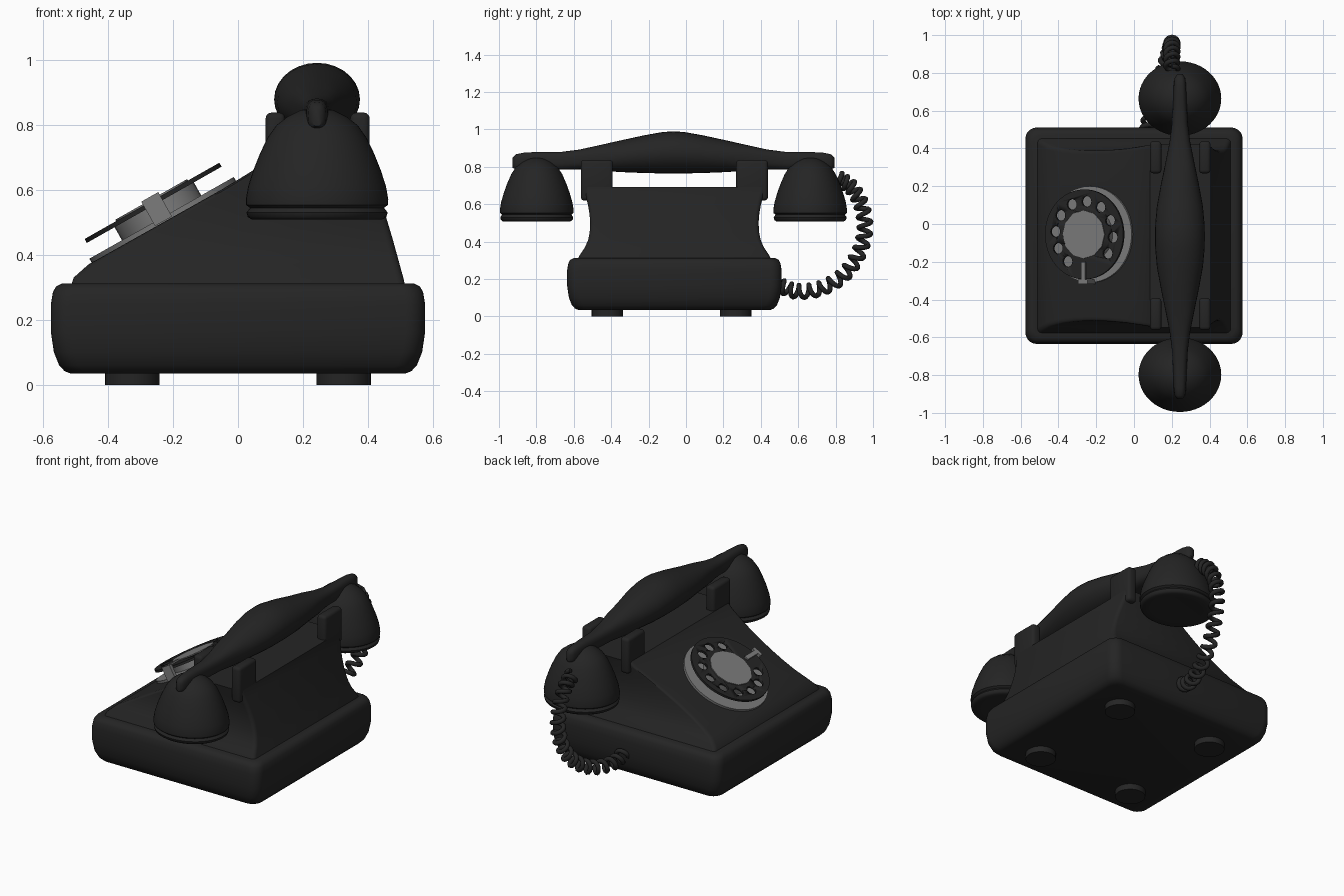
import bpy, bmesh
from math import sin, cos, pi, radians
from mathutils import Matrix, Vector

old = bpy.data.objects.get("Cube")
if old:
    bpy.data.objects.remove(old)

CY = -0.062          # middle of the housing in y
HX = 0.243           # handset axis in x


def material(name, value):
    m = bpy.data.materials.new(name)
    m.use_nodes = True
    colour = (value, value, value, 1)
    m.diffuse_color = colour
    m.node_tree.nodes["Principled BSDF"].inputs["Base Color"].default_value = colour
    return m


black = material("black", 0.018)
grey = material("grey", 0.2)


def finish(name, bm, mat, angle=35):
    bmesh.ops.recalc_face_normals(bm, faces=bm.faces)
    me = bpy.data.meshes.new(name)
    bm.to_mesh(me)
    bm.free()
    me.materials.append(mat)
    ob = bpy.data.objects.new(name, me)
    bpy.context.collection.objects.link(ob)
    bpy.ops.object.select_all(action='DESELECT')
    ob.select_set(True)
    bpy.context.view_layer.objects.active = ob
    bpy.ops.object.shade_smooth_by_angle(angle=radians(angle))
    return ob


def loft(name, rings, mat, angle=35):
    bm = bmesh.new()
    loops = [[bm.verts.new(p) for p in ring] for ring in rings]
    n = len(loops[0])
    for a, b in zip(loops, loops[1:]):
        for i in range(n):
            j = (i + 1) % n
            bm.faces.new((a[i], a[j], b[j], b[i]))
    bm.faces.new(loops[0])
    bm.faces.new(loops[-1])
    return finish(name, bm, mat, angle)


def rounded_rect(x0, x1, y0, y1, z, r, steps=5):
    corners = [(x1 - r, y1 - r), (x0 + r, y1 - r), (x0 + r, y0 + r), (x1 - r, y0 + r)]
    return [(cx + r * cos(a), cy + r * sin(a), z)
            for k, (cx, cy) in enumerate(corners)
            for a in [(k + s / steps) * pi / 2 for s in range(steps + 1)]]


def cylinder(name, r, z0, z1, mat, matrix, sides=40):
    bm = bmesh.new()
    bmesh.ops.create_cone(bm, cap_ends=True, segments=sides, radius1=r, radius2=r, depth=z1 - z0,
                          matrix=matrix @ Matrix.Translation((0, 0, (z0 + z1) / 2)))
    return finish(name, bm, mat)


def box(name, lo, hi, mat, matrix=Matrix(), bevel=0.0):
    lo, hi = Vector(lo), Vector(hi)
    bm = bmesh.new()
    bmesh.ops.create_cube(bm, size=1)
    bmesh.ops.transform(bm, verts=bm.verts, matrix=matrix @ Matrix.Translation((lo + hi) / 2)
                        @ Matrix.Diagonal((*(hi - lo), 1)))
    if bevel:
        bmesh.ops.bevel(bm, geom=bm.edges[:], offset=bevel, segments=3, profile=0.5, affect='EDGES')
    return finish(name, bm, mat)


# Base tray: height and inset of each layer
base = [(0.035, 0.06), (0.042, 0.042), (0.06, 0.025), (0.1, 0.009), (0.16, 0), (0.25, 0),
        (0.285, 0.006), (0.303, 0.016), (0.312, 0.035)]
loft("base", [rounded_rect(-0.575 + i, 0.575 - i, CY - 0.573 + i, CY + 0.573 - i, z, 0.06)
              for z, i in base], black, 50)

# Housing: height, front edge, back edge, half width
housing = [(0.30, -0.515, 0.515, 0.52), (0.33, -0.505, 0.508, 0.505), (0.37, -0.46, 0.497, 0.478),
           (0.41, -0.389, 0.486, 0.461), (0.45, -0.318, 0.475, 0.453), (0.50, -0.229, 0.46, 0.45),
           (0.55, -0.14, 0.445, 0.454), (0.60, -0.051, 0.43, 0.463), (0.64, 0.015, 0.418, 0.473),
           (0.665, 0.055, 0.41, 0.48), (0.692, 0.085, 0.405, 0.486)]
loft("housing", [rounded_rect(f, b, CY - h, CY + h, z, 0.022, 3) for z, f, b, h in housing], black, 40)

# Cradle prongs, one pair at each end
for end, side in (("right", -1), ("left", 1)):
    for place, x0 in (("front", 0.085), ("back", 0.345)):
        y0, y1 = sorted((CY + side * 0.33, CY + side * 0.5))
        box(f"cradle_prong_{place}_{end}", (x0, y0, 0.62), (x0 + 0.06, y1, 0.837), black, bevel=0.018)

# Feet
for x in (-0.325, 0.325):
    for y in (-0.42, 0.265):
        cylinder("foot", 0.084, 0, 0.045, black, Matrix.Translation((x, y, 0)), 32)

# Handset handle: offset from middle, top, bottom, half width
MID = -0.067
half = [(0.0, 0.99, 0.765, 0.132), (0.06, 0.986, 0.765, 0.131), (0.16, 0.968, 0.767, 0.122),
        (0.28, 0.942, 0.772, 0.1), (0.4, 0.915, 0.78, 0.075), (0.5, 0.893, 0.787, 0.055),
        (0.6, 0.88, 0.785, 0.042), (0.72, 0.88, 0.78, 0.036), (0.8, 0.876, 0.78, 0.033),
        (0.84, 0.868, 0.785, 0.028), (0.86, 0.85, 0.795, 0.015)]
stations = [(-d, t, b, w) for d, t, b, w in reversed(half)] + half[1:]


def section(d, top, bottom, w):
    # ellipse in the middle, squarer towards the thin ends
    power = 1.0 if abs(d) < 0.4 else 0.75
    def soft(v):
        return abs(v) ** power * (1 if v >= 0 else -1)
    return [(HX + w * soft(cos(a)), MID + d, (top + bottom) / 2 + (top - bottom) / 2 * soft(sin(a)))
            for a in [2 * pi * i / 28 for i in range(28)]]


loft("handset_handle", [section(*s) for s in stations], black, 60)

# Earpiece and mouthpiece bells
bell = [(0.15, 0.512), (0.2, 0.508), (0.213, 0.516), (0.217, 0.53), (0.206, 0.544), (0.218, 0.553),
        (0.219, 0.57), (0.212, 0.61), (0.196, 0.66), (0.176, 0.71), (0.152, 0.76), (0.125, 0.798),
        (0.09, 0.825), (0.05, 0.845), (0.012, 0.85)]
for name, y in (("mouthpiece", -0.798), ("earpiece", 0.664)):
    loft(name, [[(HX + r * cos(a), y + 0.9 * r * sin(a), z)
                 for a in [2 * pi * i / 48 for i in range(48)]] for r, z in bell], black, 45)

# Dial, built flat and tilted onto the sloping front
dial = Matrix.Translation((-0.229, -0.055, 0.503)) @ Matrix.Rotation(radians(-29.5), 4, 'Y')
cylinder("dial_base", 0.255, -0.01, 0.012, grey, dial, 48)
cylinder("dial_hub", 0.14, 0.01, 0.06, grey, dial, 32)
wheel = cylinder("finger_wheel", 0.238, 0.058, 0.072, black, dial, 48)
cylinder("dial_centre", 0.127, 0.07, 0.077, grey, dial, 12)
box("finger_stop_post", (-0.03, -0.262, 0), (0.03, -0.24, 0.086), grey, dial)
box("finger_stop_arm", (-0.012, -0.262, 0.077), (0.014, -0.145, 0.086), grey, dial)

# Finger holes
bm = bmesh.new()
for k in range(10):
    a = radians(235 - 30 * k)
    bmesh.ops.create_cone(bm, cap_ends=True, segments=16, radius1=0.029, radius2=0.029, depth=0.1,
                          matrix=dial @ Matrix.Translation((0.175 * cos(a), 0.175 * sin(a), 0.065)))
cutter = finish("finger_hole_cutter", bm, black)
cutter.hide_render = True
cut = wheel.modifiers.new("finger_holes", 'BOOLEAN')
cut.object = cutter
cut.solver = 'EXACT'
bpy.context.view_layer.objects.active = wheel
bpy.ops.object.modifier_apply(modifier=cut.name)
bpy.data.objects.remove(cutter)

# Coiled cord: a helix around a smooth path from the base to the earpiece
path = [Vector(p) for p in [(0.07, 0.49, 0.17), (0.09, 0.59, 0.135), (0.13, 0.72, 0.15),
                            (0.165, 0.84, 0.22), (0.19, 0.92, 0.33), (0.2, 0.956, 0.46),
                            (0.2, 0.94, 0.59), (0.2, 0.885, 0.69), (0.2, 0.815, 0.74)]]
path = [2 * path[0] - path[1]] + path + [2 * path[-1] - path[-2]]


def along(t):
    i = min(int(t), len(path) - 4)
    u = t - i
    a, b, c, d = path[i:i + 4]
    return 0.5 * (2 * b + (c - a) * u + (2 * a - 5 * b + 4 * c - d) * u**2
                  + (3 * b - a - 3 * c + d) * u**3)


TURNS, STEPS = 18, 14
count = TURNS * STEPS
curve = bpy.data.curves.new("coiled_cord", 'CURVE')
curve.dimensions = '3D'
curve.bevel_depth = 0.0135
curve.bevel_resolution = 2
curve.use_fill_caps = True
spline = curve.splines.new('POLY')
spline.points.add(count)
for i in range(count + 1):
    t = i / count * (len(path) - 3)
    p = along(t)
    tangent = (along(t + 0.01) - along(t - 0.01)).normalized()
    side = tangent.cross(Vector((1, 0, 0))).normalized()
    up = tangent.cross(side)
    a = 2 * pi * i / STEPS
    spline.points[i].co = (*(p + 0.033 * (cos(a) * side + sin(a) * up)), 1)
spline.use_smooth = True
curve.materials.append(black)
bpy.context.collection.objects.link(bpy.data.objects.new("coiled_cord", curve))
